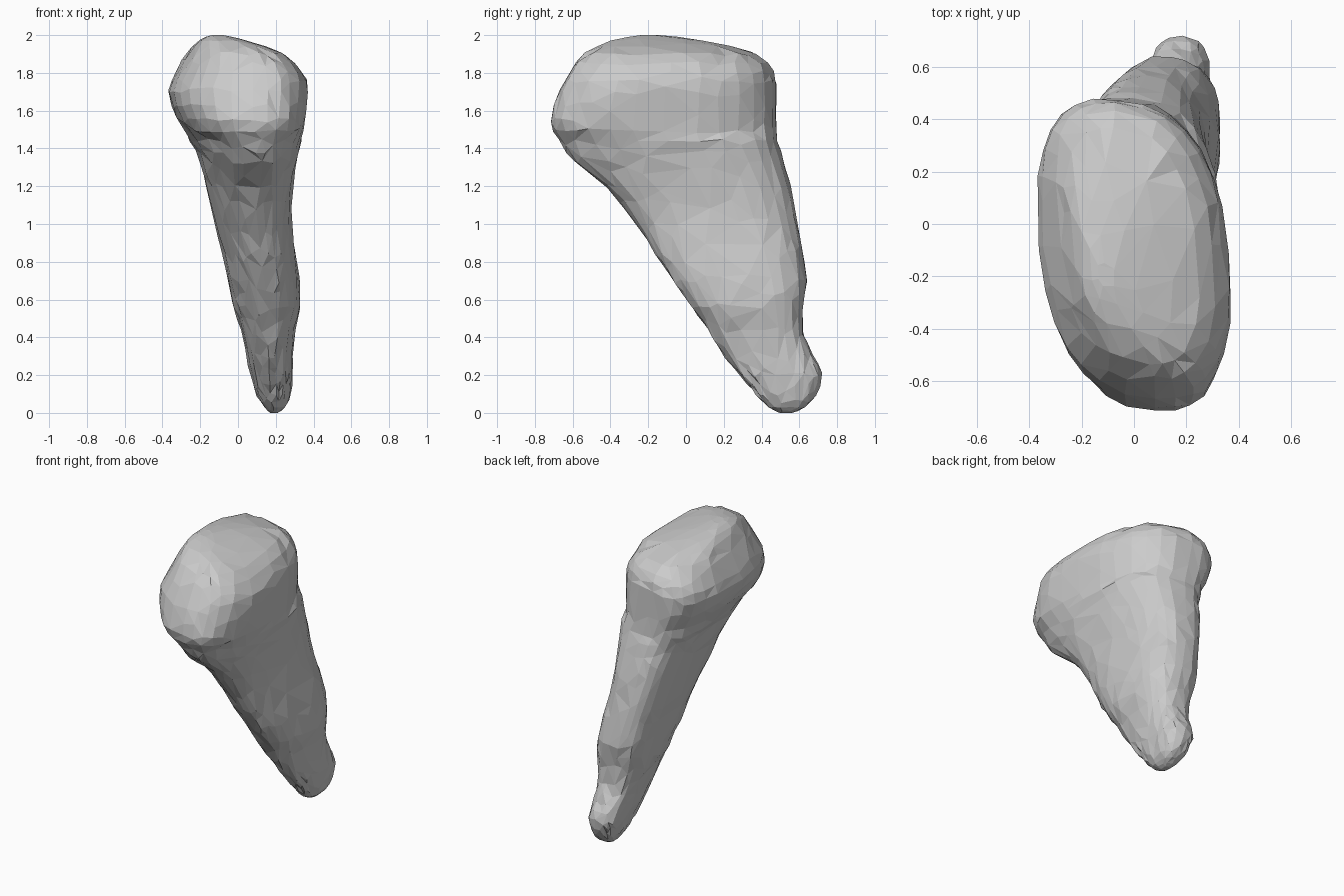
import bpy, bmesh, math, random
from mathutils import Vector

random.seed(4)
cube = bpy.data.objects.get("Cube")
if cube:
    bpy.data.objects.remove(cube)

SIDES = 30   # points around each section
STEPS = 2    # sections made between two profile rows

# Sections of the club: height, x from, x to, y from, y to
PROFILE = [
    (0.0, 0.17, 0.21, 0.50, 0.56),
    (0.03, 0.14, 0.25, 0.44, 0.63),
    (0.1, 0.1, 0.275, 0.37, 0.69),
    (0.2, 0.07, 0.29, 0.29, 0.72),
    (0.3, 0.05, 0.29, 0.21, 0.67),
    (0.43, 0.02, 0.3, 0.12, 0.62),
    (0.57, -0.02, 0.33, 0.02, 0.62),
    (0.7, -0.05, 0.325, -0.07, 0.64),
    (0.85, -0.08, 0.305, -0.165, 0.62),
    (1.02, -0.12, 0.285, -0.28, 0.588),
    (1.2, -0.16, 0.295, -0.42, 0.555),
    (1.33, -0.19, 0.315, -0.59, 0.52),
    (1.44, -0.24, 0.34, -0.67, 0.488),
    (1.55, -0.32, 0.355, -0.72, 0.48),
    (1.7, -0.37, 0.37, -0.67, 0.48),
    (1.8, -0.33, 0.345, -0.62, 0.465),
    (1.9, -0.27, 0.25, -0.54, 0.37),
    (1.97, -0.21, 0.05, -0.4, 0.1),
    (2.0, -0.14, -0.08, -0.24, -0.14),
]


def blend(a, b, c, d, t):
    """Smooth curve from b to c"""
    return b + 0.5 * t * (c - a + t * (2 * a - 5 * b + 4 * c - d + t * (3 * (b - c) + d - a)))


def soft(v, power=0.8):
    """Slightly squared sine or cosine"""
    return math.copysign(abs(v) ** power, v)


def sections():
    rows = [Vector(r) for r in PROFILE]
    last = len(rows) - 1
    for i in range(last):
        for k in range(STEPS):
            yield blend(rows[max(i - 1, 0)], rows[i], rows[i + 1],
                        rows[min(i + 2, last)], k / STEPS)
    yield rows[last]


def make_ring(bm, row):
    z, x0, x1, y0, y1 = row
    twist = 0.15 * z                  # leans each oval, front to the left
    egg = 0.15 if z < 1.45 else 0     # shaft narrows towards the front
    ring = []
    for i in range(SIDES):
        t = math.tau * i / SIDES
        width = (x1 - x0) * (1 + egg * math.sin(t))
        x = (x0 + x1 + width * soft(math.cos(t + twist))) / 2
        y = (y0 + y1 + (y1 - y0) * soft(math.sin(t))) / 2
        # small hand-shaped unevenness
        bump = Vector([random.uniform(-1, 1) for _ in range(2)]) * 0.004
        lift = random.uniform(-0.012, 0.012) if 0.1 < z < 1.9 else 0
        ring.append(bm.verts.new((x + bump.x, y + bump.y, z + lift)))
    return ring


# Body: lofted from tip to head
bm = bmesh.new()
rings = [make_ring(bm, row) for row in sections()]
for low, high in zip(rings, rings[1:]):
    for i in range(SIDES):
        j = (i + 1) % SIDES
        bm.faces.new((low[i], low[j], high[j], high[i]))
bm.faces.new(rings[0][::-1])
bm.faces.new(rings[-1])
bmesh.ops.recalc_face_normals(bm, faces=bm.faces)
bmesh.ops.triangulate(bm, faces=bm.faces)
mesh = bpy.data.meshes.new("club_body")
bm.to_mesh(mesh)
bm.free()
body = bpy.data.objects.new("club_body", mesh)
bpy.context.collection.objects.link(body)

# Irregular facets
facets = body.modifiers.new("facets", 'DECIMATE')
facets.ratio = 0.5

# Plain grey
grey = bpy.data.materials.new("plain_grey")
grey.use_nodes = True
colour = (0.6, 0.6, 0.6, 1)
grey.diffuse_color = colour
grey.node_tree.nodes["Principled BSDF"].inputs["Base Color"].default_value = colour
mesh.materials.append(grey)
